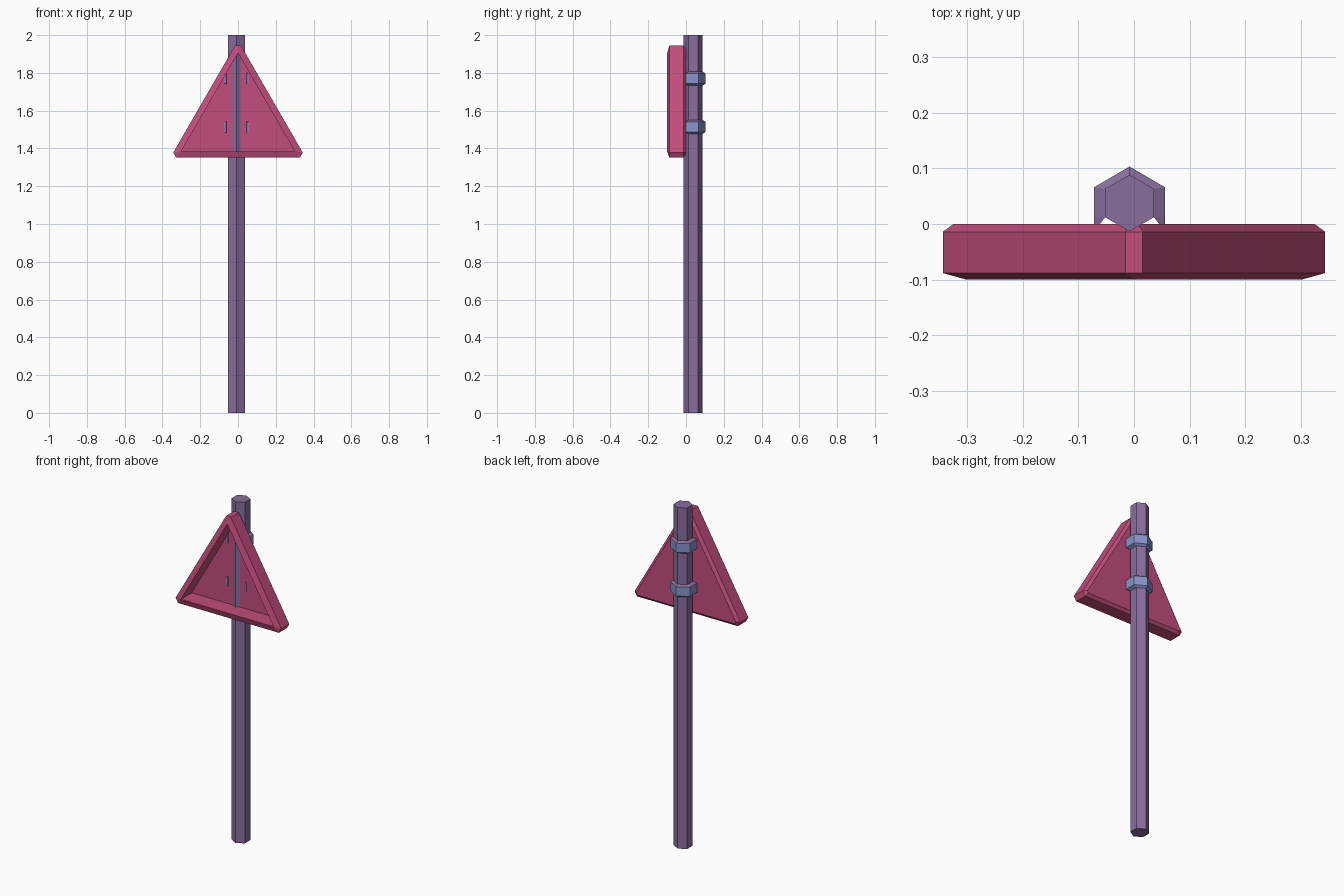
import bpy, bmesh, math

if "Cube" in bpy.data.objects:
    bpy.data.objects.remove(bpy.data.objects["Cube"])


def material(name, rgb):
    m = bpy.data.materials.new(name)
    m.diffuse_color = (*rgb, 1)
    m.use_nodes = True
    m.node_tree.nodes["Principled BSDF"].inputs["Base Color"].default_value = m.diffuse_color
    return m


ROSE = material("rose", (0.54, 0.075, 0.205))
PURPLE = material("dusty purple", (0.245, 0.155, 0.335))
BLUE = material("steel blue", (0.245, 0.30, 0.60))


def finish(bm, name, mats):
    bmesh.ops.recalc_face_normals(bm, faces=bm.faces)
    me = bpy.data.meshes.new(name)
    bm.to_mesh(me)
    bm.free()
    for m in mats:
        me.materials.append(m)
    ob = bpy.data.objects.new(name, me)
    bpy.context.collection.objects.link(ob)
    return ob


def loft(bm, rings):
    """Skin a list of equal-length closed rings; return vertex rings."""
    vr = [[bm.verts.new(p) for p in r] for r in rings]
    for a, b in zip(vr, vr[1:]):
        n = len(a)
        for i in range(n):
            bm.faces.new((a[i], a[(i + 1) % n], b[(i + 1) % n], b[i]))
    return vr


def cap_ends(bm, vr):
    bm.faces.new(vr[0])
    bm.faces.new(vr[-1])


PX, PY, PR = -0.008, 0.0375, 0.0507

# hexagonal pole, one corner to the front
bm = bmesh.new()
hexa = [(PX + PR * math.sin(i * math.pi / 3), PY + PR * math.cos(i * math.pi / 3))
        for i in range(6)]
cap_ends(bm, loft(bm, [[(x, y, z) for x, y in hexa] for z in (0, 2)]))
finish(bm, "pole", [PURPLE])


# triangular sign tray: blunt-cornered triangles at several depths
def tri(y, inr, cut):
    half = (2 * inr - cut) * math.sqrt(3)
    t = math.hypot(cut, half) and math.atan2(half, cut)
    r = math.hypot(cut, half)
    out = []
    for k in range(3):
        for s in (-1, 1):
            a = k * 2 * math.pi / 3 + s * t
            out.append((r * math.sin(a), y, 1.558 + r * math.cos(a)))
    return out


bm = bmesh.new()
cap_ends(bm, loft(bm, [
    tri(0.0, 0.187, 0.370),        # back
    tri(-0.014, 0.198, 0.387),     # back bevel
    tri(-0.088, 0.198, 0.387),     # outer side
    tri(-0.100, 0.173, 0.3455),    # front rim
    tri(-0.0005, 0.173, 0.3455),   # recessed face
]))
finish(bm, "sign_panel", [ROSE])

# two clamps wrapping the back of the pole; stations: outer xy, inner xy
half_path = [((0.0635, -0.004), (0.056, -0.004)),
             ((0.0635, 0.012), (0.044, 0.012)),
             ((0.0635, 0.066), (0.044, 0.063))]
path = half_path + [((0, 0.103), (0, 0.088))]
path += [((-o[0], o[1]), (-i[0], i[1])) for o, i in reversed(half_path)]

for name, zc in (("lower_clamp", 1.514), ("upper_clamp", 1.77)):
    bm = bmesh.new()
    rings = []
    for k, (o, i) in enumerate(path):
        hi = 0.027 if k in (0, len(path) - 1) else 0.037
        rings.append([(PX + o[0], o[1], zc - 0.027), (PX + o[0], o[1], zc + 0.027),
                      (PX + i[0], i[1], zc + hi), (PX + i[0], i[1], zc - hi)])
    cap_ends(bm, loft(bm, rings))
    bmesh.ops.recalc_face_normals(bm, faces=bm.faces)
    for f in bm.faces:
        f.material_index = 1 if f.normal.z > 0.5 else 0
    finish(bm, name, [BLUE, PURPLE])
